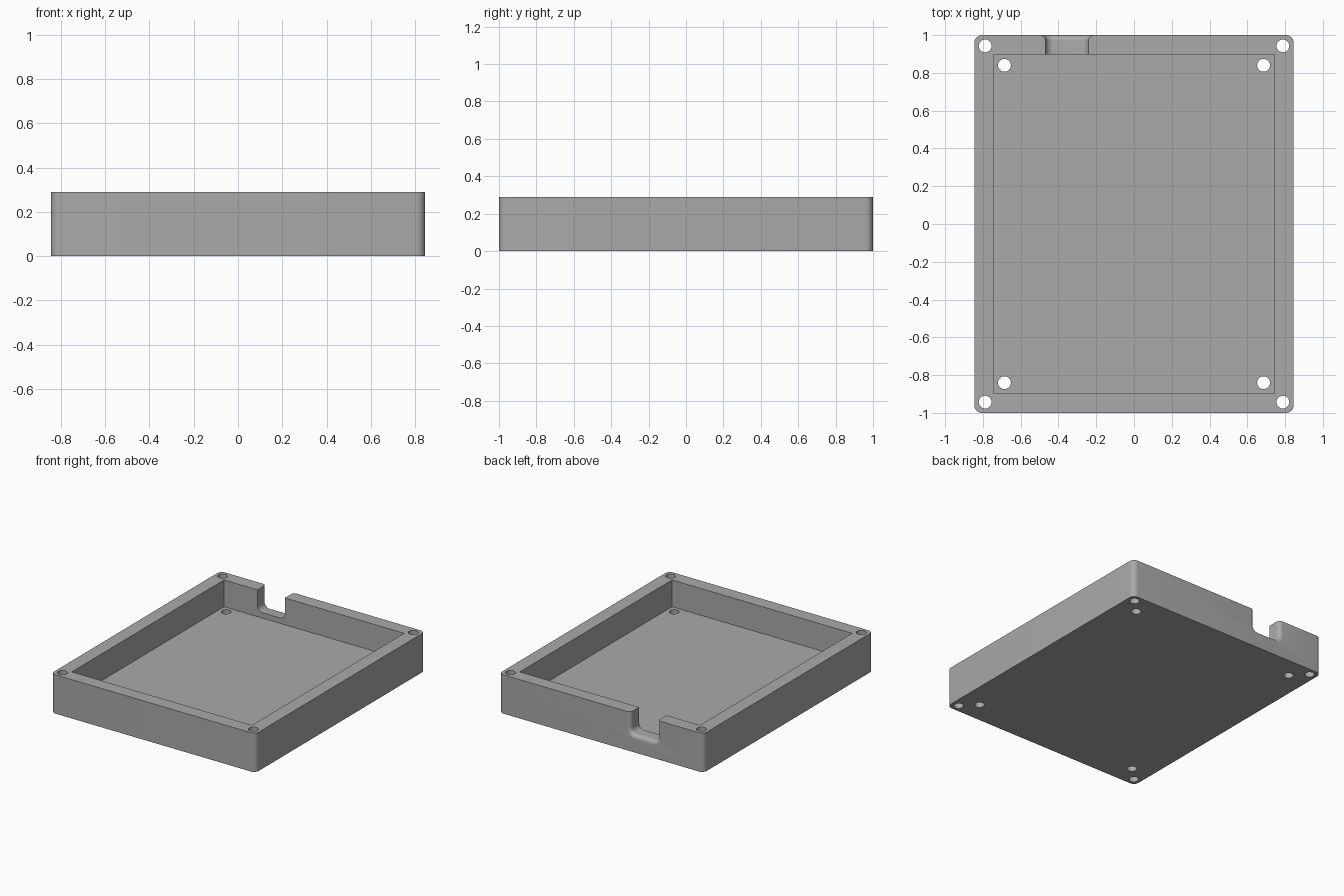
import bpy, bmesh, math

cube = bpy.data.objects.get("Cube")
if cube:
    bpy.data.objects.remove(cube, do_unlink=True)

HALF_X, HALF_Y, HEIGHT, FLOOR = 0.845, 1.0, 0.29, 0.09
FILLET = 0.03

grey = bpy.data.materials.new("plain grey")
grey.use_nodes = True
colour = (0.4, 0.4, 0.4, 1)
grey.diffuse_color = colour
grey.node_tree.nodes["Principled BSDF"].inputs["Base Color"].default_value = colour


def loft(name, rings):
    """Skin a closed solid through matching rings of points."""
    bm = bmesh.new()
    rows = [[bm.verts.new(p) for p in ring] for ring in rings]
    n = len(rows[0])
    for a, b in zip(rows, rows[1:]):
        for i in range(n):
            j = (i + 1) % n
            bm.faces.new((a[i], a[j], b[j], b[i]))
    bm.faces.new(rows[0][::-1])
    bm.faces.new(rows[-1])
    bmesh.ops.recalc_face_normals(bm, faces=bm.faces)
    mesh = bpy.data.meshes.new(name)
    bm.to_mesh(mesh)
    bm.free()
    mesh.materials.append(grey)
    obj = bpy.data.objects.new(name, mesh)
    bpy.context.collection.objects.link(obj)
    return obj


def arc(cx, cy, r, start, steps=8):
    """Quarter circle, anticlockwise from the start angle."""
    angles = [math.radians(start + 90 * i / steps) for i in range(steps + 1)]
    return [(cx + r * math.cos(a), cy + r * math.sin(a)) for a in angles]


def prism(name, outline, z0, z1):
    return loft(name, [[(x, y, z) for x, y in outline] for z in (z0, z1)])


def circle(cx, cy, r):
    return [(cx + r * math.cos(math.tau * i / 32),
             cy + r * math.sin(math.tau * i / 32)) for i in range(32)]


# Outer block with rounded upright corners
r = 0.04
outline = []
for k, (sx, sy) in enumerate([(1, 1), (-1, 1), (-1, -1), (1, -1)]):
    outline += arc(sx * (HALF_X - r), sy * (HALF_Y - r), r, 90 * k)
tray = prism("tray", outline, 0, HEIGHT)

# Square-cornered pocket
px, py = 0.744, 0.898
cutters = [prism("pocket_cutter", [(px, py), (-px, py), (-px, -py), (px, -py)],
                 FLOOR, HEIGHT + 0.1)]

# Screw holes through the rim and through the floor
for hx, hy in [(0.788, 0.943), (0.686, 0.84)]:
    for sx in (-1, 1):
        for sy in (-1, 1):
            cutters.append(prism("hole_cutter", circle(sx * hx, sy * hy, 0.034),
                                 -0.1, HEIGHT + 0.1))


# Cable notch in the back wall, flaring out to a rounded outer edge
def notch_ring(y, d):
    cx, half, bottom, r = -0.355, 0.113 + d, 0.13 - d, 0.04 + d
    pts = arc(cx - half + r, bottom + r, r, 180)
    pts += arc(cx + half - r, bottom + r, r, 270)
    pts += [(cx + half, HEIGHT + 0.1), (cx - half, HEIGHT + 0.1)]
    return [(x, y, z) for x, z in pts]


rings = [notch_ring(0.8, 0)]
for i in range(9):
    a = math.radians(90 * i / 8)
    rings.append(notch_ring(HALF_Y - FILLET + FILLET * math.sin(a),
                            FILLET * (1 - math.cos(a))))
rings.append(notch_ring(HALF_Y + 0.1, FILLET))
cutters.append(loft("notch_cutter", rings))

# Cut everything out of the block
for c in cutters:
    c.hide_render = True
    mod = tray.modifiers.new("cut", "BOOLEAN")
    mod.operation, mod.solver, mod.object = "DIFFERENCE", "EXACT", c
bpy.context.view_layer.update()
result = bpy.data.meshes.new_from_object(
    tray.evaluated_get(bpy.context.evaluated_depsgraph_get()))
tray.modifiers.clear()
tray.data = result
for c in cutters:
    bpy.data.objects.remove(c, do_unlink=True)

for obj in bpy.context.selected_objects:
    obj.select_set(False)
tray.select_set(True)
bpy.context.view_layer.objects.active = tray
bpy.ops.object.shade_smooth_by_angle(angle=math.radians(30))
